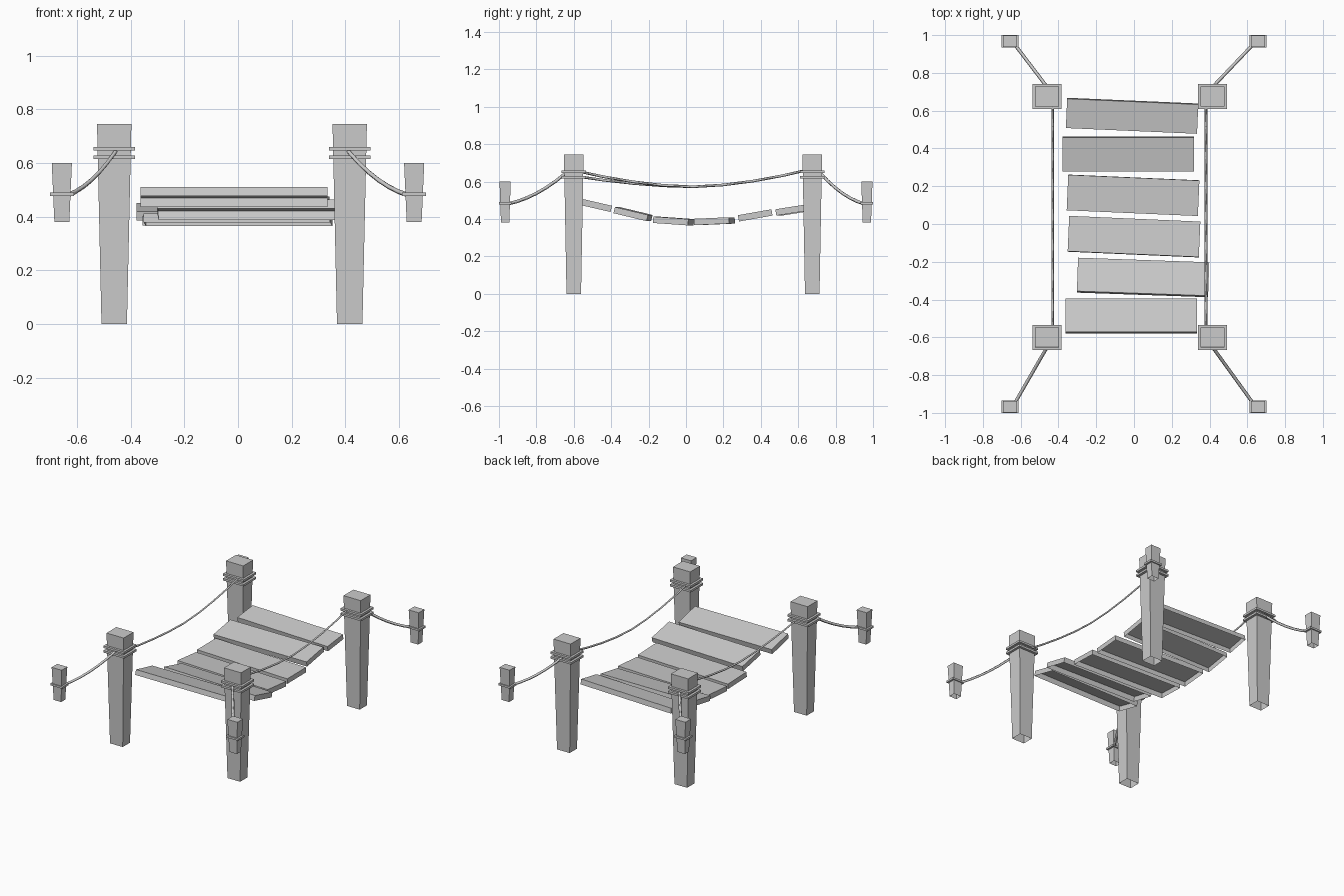
import bpy
import bmesh
from math import radians
from mathutils import Euler, Matrix, Vector

cube = bpy.data.objects.get("Cube")
if cube:
    bpy.data.objects.remove(cube, do_unlink=True)

# One plain grey for the whole bridge
GREY = (0.6, 0.6, 0.6, 1)
grey = bpy.data.materials.new("weathered_grey")
grey.use_nodes = True
grey.diffuse_color = GREY
grey.node_tree.nodes["Principled BSDF"].inputs["Base Color"].default_value = GREY


def link(name, data):
    data.materials.append(grey)
    obj = bpy.data.objects.new(name, data)
    bpy.context.collection.objects.link(obj)
    return obj


def block(name, centre, size, taper=1.0, rot=(0, 0, 0), open_bottom=False):
    """Box with its lower end scaled by taper, optionally without an underside."""
    bm = bmesh.new()
    bmesh.ops.create_cube(bm, size=1)
    for v in bm.verts:
        k = taper if v.co.z < 0 else 1
        v.co = Vector((v.co.x * size[0] * k, v.co.y * size[1] * k, v.co.z * size[2]))
    if open_bottom:
        under = [f for f in bm.faces if f.normal.z < -0.9]
        bmesh.ops.delete(bm, geom=under, context="FACES_ONLY")
    turn = Euler([radians(a) for a in rot]).to_matrix().to_4x4()
    bm.transform(Matrix.Translation(centre) @ turn)
    mesh = bpy.data.meshes.new(name)
    bm.to_mesh(mesh)
    bm.free()
    return link(name, mesh)


def rope(name, points, radius=0.007):
    curve = bpy.data.curves.new(name, "CURVE")
    curve.dimensions = "3D"
    curve.bevel_depth = radius
    curve.bevel_resolution = 0
    curve.use_fill_caps = True
    spline = curve.splines.new("POLY")
    spline.points.add(len(points) - 1)
    for p, co in zip(spline.points, points):
        p.co = (*co, 1)
    return link(name, curve)


# Posts, stakes, their bands, and the ropes between them
for side, post_x, rope_x in (("right", -0.461, -0.431), ("left", 0.416, 0.381)):
    sx = -1 if side == "right" else 1
    for end, post_y, sy in (("front", -0.6, -1), ("back", 0.675, 1)):
        tag = f"{end}_{side}"
        block(f"{tag}_post", (post_x, post_y, 0.3725), (0.128, 0.105, 0.745),
              0.74, open_bottom=True)
        for n, z in (("upper", 0.653), ("lower", 0.622)):
            block(f"{tag}_post_{n}_band", (post_x, post_y, z), (0.155, 0.133, 0.014))
        stake = Vector((sx * 0.656, sy * 0.967, 0.49))
        block(f"{tag}_stake", (stake.x, stake.y, 0.49), (0.075, 0.06, 0.22),
              0.74, open_bottom=True)
        block(f"{tag}_stake_band", (stake.x, stake.y, 0.484), (0.09, 0.066, 0.013))

        # Anchor rope sagging from post to stake
        start = Vector((post_x - sx * 0.005, post_y + sy * 0.045, 0.643))
        finish = Vector((sx * 0.635, sy * 0.955, 0.48))
        path = []
        for i in range(7):
            t = i / 6
            p = start.lerp(finish, t)
            p.z -= 0.1 * t * (1 - t)
            path.append(p)
        rope(f"{tag}_anchor_rope", path, 0.009)

    # Hand rope along the deck
    front_z = 0.66 if side == "left" else 0.63
    low_y, low_z = 0.03, 0.572
    path = []
    for i in range(9):
        y = -0.6 + 1.275 * i / 8
        rise = (front_z if y < low_y else 0.668) - low_z
        span = 0.6 + low_y if y < low_y else 0.675 - low_y
        path.append((rope_x, y, low_z + rise * (abs(y - low_y) / span) ** 1.7))
    rope(f"{side}_hand_rope", path)

# Deck planks: centre x, y, top height, width, pitch, yaw
planks = [
    (-0.015, -0.487, 0.491, 0.180, -13, 0),
    (0.048, -0.283, 0.443, 0.182, -13.5, -2),
    (0.000, -0.067, 0.406, 0.188, -4, -2.5),
    (-0.005, 0.152, 0.405, 0.188, 2.5, -2.5),
    (-0.030, 0.370, 0.436, 0.182, 10, 0),
    (-0.010, 0.573, 0.464, 0.157, 9, -2.5),
]
for i, (x, y, z, width, pitch, yaw) in enumerate(planks, 1):
    block(f"plank_{i}", (x, y, z - 0.017), (0.695, width, 0.034),
          rot=(pitch, 0, yaw), open_bottom=True)
